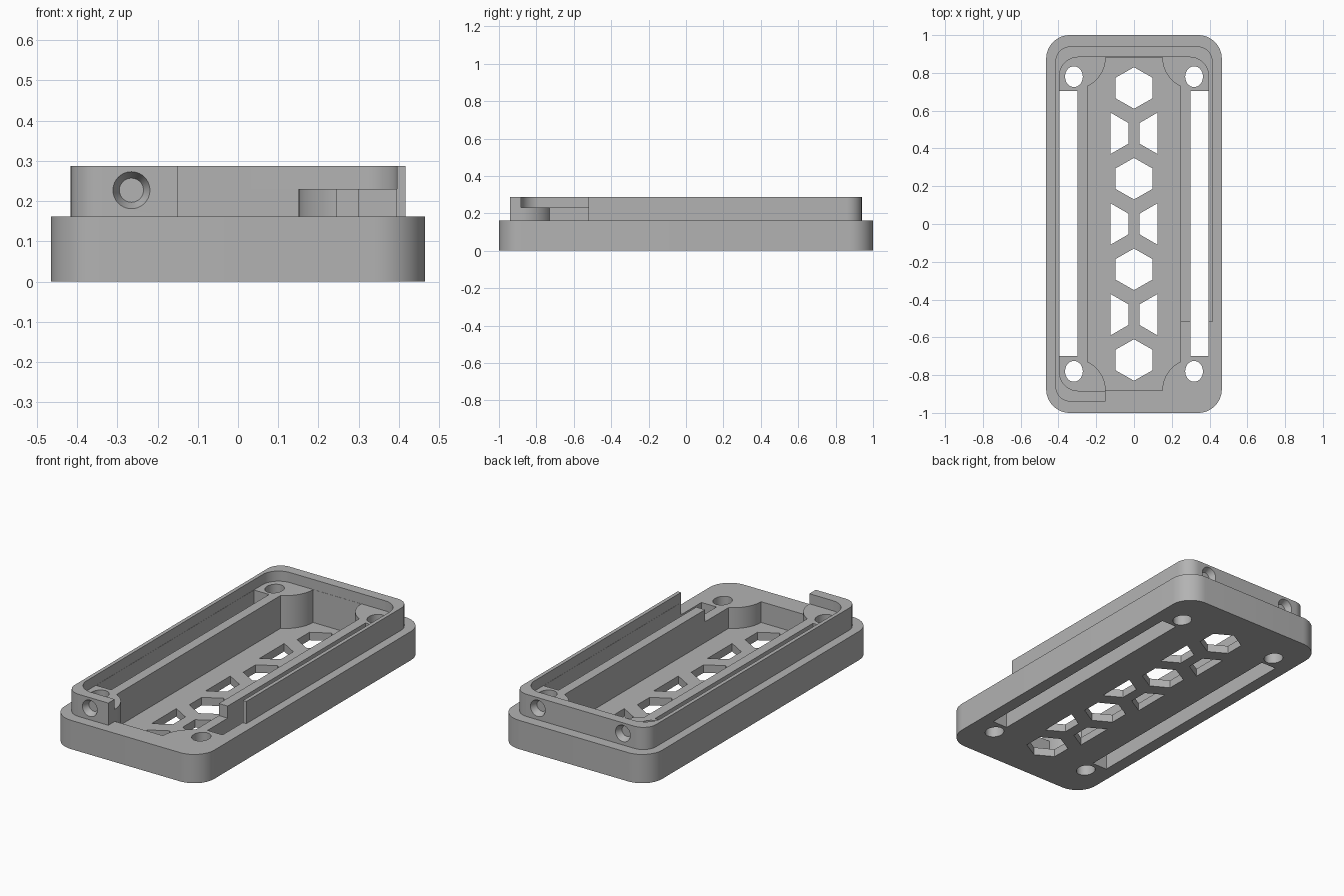
import bpy, bmesh
from math import sin, cos, pi, asin, sqrt, radians

if "Cube" in bpy.data.objects:
    bpy.data.objects.remove(bpy.data.objects["Cube"])

grey = bpy.data.materials.new("grey_plastic")
grey.use_nodes = True
colour = (0.45, 0.45, 0.45, 1)
grey.diffuse_color = colour
grey.node_tree.nodes["Principled BSDF"].inputs["Base Color"].default_value = colour

TOP = 0.5  # cutters reach above the body


def prism(name, outline, z0, z1, bevel=0.0):
    """Extrude a counter-clockwise outline from z0 to z1."""
    bm = bmesh.new()
    lower = [bm.verts.new((x, y, z0)) for x, y in outline]
    upper = [bm.verts.new((x, y, z1)) for x, y in outline]
    bottom = bm.faces.new(lower[::-1])
    bm.faces.new(upper)
    n = len(outline)
    for i in range(n):
        j = (i + 1) % n
        bm.faces.new((lower[i], lower[j], upper[j], upper[i]))
    if bevel:
        bmesh.ops.bevel(bm, geom=list(bottom.edges), offset=bevel, segments=2,
                        profile=0.5, affect='EDGES')
    bmesh.ops.recalc_face_normals(bm, faces=bm.faces)
    mesh = bpy.data.meshes.new(name)
    bm.to_mesh(mesh)
    bm.free()
    mesh.materials.append(grey)
    ob = bpy.data.objects.new(name, mesh)
    bpy.context.collection.objects.link(ob)
    return ob


def rect(x0, x1, y0, y1):
    return [(x0, y0), (x1, y0), (x1, y1), (x0, y1)]


def rounded(hx, hy, r, steps=12):
    pts = []
    for k, (sx, sy) in enumerate([(1, 1), (-1, 1), (-1, -1), (1, -1)]):
        for i in range(steps + 1):
            a = (k + i / steps) * pi / 2
            pts.append((sx * (hx - r) + r * cos(a), sy * (hy - r) + r * sin(a)))
    return pts


def ellipse(cx, cy, rx, ry, n=40):
    return [(cx + rx * cos(2 * pi * i / n), cy + ry * sin(2 * pi * i / n)) for i in range(n)]


def combine(body, tool, operation='DIFFERENCE'):
    """Apply a boolean and discard the tool."""
    mod = body.modifiers.new("boolean", 'BOOLEAN')
    mod.operation = operation
    mod.solver = 'EXACT'
    mod.object = tool
    bpy.ops.object.select_all(action='DESELECT')
    bpy.context.view_layer.objects.active = body
    body.select_set(True)
    bpy.ops.object.modifier_apply(modifier=mod.name)
    bpy.data.objects.remove(tool)


# Base tray with raised rim, rim left open at one front corner
case = prism("case_tray", rounded(0.465, 1.0, 0.125), 0, 0.162, bevel=0.014)
rim = prism("rim", rounded(0.416, 0.94, 0.08), 0.1, 0.287)
combine(rim, prism("rim_gap", rect(-0.15, 0.6, -1.1, -0.52), 0.14, TOP))
combine(case, rim, 'UNION')

# Shallow lid recess
combine(case, prism("recess", rounded(0.395, 0.883, 0.1), 0.23, TOP))

# Main cavity, with convex screw blocks left in its corners
HX, HY, CX, R = 0.245, 0.882, 0.32, 0.17
end = asin((CX - HX) / R)
quarter = []
for i in range(15):
    a = end + (pi / 2 - end) * i / 14
    quarter.append((CX - R * sin(a), HY - R * cos(a)))
cavity = (quarter + [(-x, y) for x, y in quarter[::-1]]
          + [(-x, -y) for x, y in quarter] + [(x, -y) for x, y in quarter[::-1]])
combine(case, prism("cavity", cavity, 0.045, TOP))

# Side slots and screw holes
for s in (-1, 1):
    xs = sorted((s * 0.3, s * 0.394))
    combine(case, prism("slot", rect(*xs, -0.7, 0.705), -0.1, TOP))
    for t in (-1, 1):
        combine(case, prism("screw_hole", ellipse(s * 0.318, t * 0.78, 0.047, 0.055), -0.1, TOP))

# Hexagonal vents down the middle, with half hexagons between them
W, H = 0.097, 0.11
for y in (-0.72, -0.24, 0.24, 0.72):
    hexagon = [(0, y - H), (W, y - H / 2), (W, y + H / 2),
               (0, y + H), (-W, y + H / 2), (-W, y - H / 2)]
    combine(case, prism("vent", hexagon, -0.1, 0.1))
for y in (-0.48, 0, 0.48):
    for s in (-1, 1):
        half = [(s * 0.125, y - H), (s * 0.03, y - H / 2), (s * 0.03, y + H / 2), (s * 0.125, y + H)]
        combine(case, prism("half_vent", half[::-s], -0.1, 0.1))


# Conical sockets in the end walls
def socket(x, side):
    depth, out = 0.035, 0.01
    slope = (0.046 - 0.03) / depth
    bpy.ops.mesh.primitive_cone_add(
        vertices=40, radius1=0.046 + slope * out, radius2=0.03, depth=depth + out,
        location=(x, side * (0.94 - (depth - out) / 2), 0.227),
        rotation=(side * pi / 2, 0, 0))
    combine(case, bpy.context.object)


socket(-0.265, -1)
socket(-0.265, 1)
socket(0.265, 1)

bpy.ops.object.select_all(action='DESELECT')
bpy.context.view_layer.objects.active = case
case.select_set(True)
bpy.ops.object.shade_smooth_by_angle(angle=radians(20))
